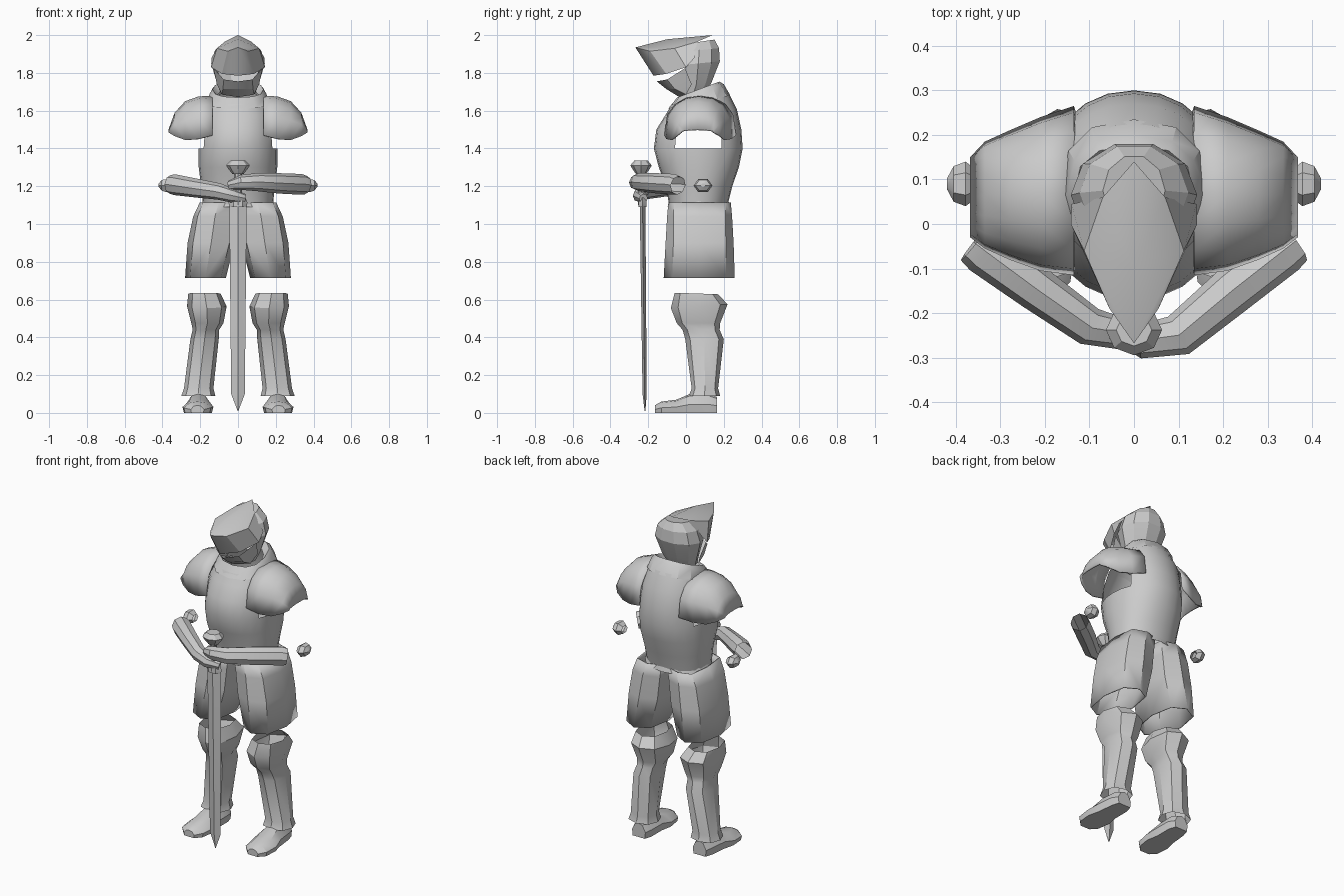
import bpy, bmesh
from math import sin, cos, pi, radians, copysign
from mathutils import Vector

if "Cube" in bpy.data.objects:
    bpy.data.objects.remove(bpy.data.objects["Cube"])


def make(name, verts, faces, mirror=False, angle=32, thick=0):
    me = bpy.data.meshes.new(name)
    me.from_pydata([tuple(v) for v in verts], [], faces)
    bm = bmesh.new()
    bm.from_mesh(me)
    loose = [v for v in bm.verts if not v.link_faces]
    bmesh.ops.delete(bm, geom=loose, context='VERTS')
    bmesh.ops.recalc_face_normals(bm, faces=bm.faces)
    bm.to_mesh(me)
    bm.free()
    me.shade_smooth()
    me.set_sharp_from_angle(angle=radians(angle))
    ob = bpy.data.objects.new(name, me)
    bpy.context.collection.objects.link(ob)
    if thick:
        m = ob.modifiers.new("Thickness", 'SOLIDIFY')
        m.thickness = thick
    if mirror:
        m = ob.modifiers.new("Mirror", 'MIRROR')
        m.merge_threshold = 0.0005
    return ob


def ring(cx, cy, z, rx, ry, n=8, tilt=0, p=1.0):
    """Horizontal (super)ellipse; tilt raises the back."""
    out = []
    for i in range(n):
        a = 2 * pi * i / n
        c, s = round(cos(a), 6), round(sin(a), 6)
        c = copysign(abs(c) ** p, c)
        s = copysign(abs(s) ** p, s)
        out.append(Vector((cx + rx * c, cy + ry * s, z + tilt * s)))
    return out


def loft(name, rings, closed=True, caps=(0, 0), skip=None, **kw):
    n = len(rings[0])
    verts = [v for r in rings for v in r]
    faces = []
    for k in range(len(rings) - 1):
        for i in range(n if closed else n - 1):
            j = (i + 1) % n
            f = [k * n + i, k * n + j, (k + 1) * n + j, (k + 1) * n + i]
            c = sum((verts[q] for q in f), Vector()) / 4
            if not (skip and skip(c)):
                faces.append(f)
    if caps[0]:
        faces.append(list(range(n)))
    if caps[1]:
        faces.append(list(range(len(verts) - n, len(verts))))
    return make(name, verts, faces, **kw)


def sweep(path, n=8):
    """Rings along a list of (x, y, z, radius)."""
    pts = [Vector(p[:3]) for p in path]
    rings = []
    for k, p in enumerate(pts):
        t = (pts[min(k + 1, len(pts) - 1)] - pts[max(k - 1, 0)]).normalized()
        side = t.cross(Vector((0, 0, 1))).normalized()
        up = side.cross(t)
        r = path[k][3]
        rings.append([p + r * (side * cos(a) + up * sin(a))
                      for a in (2 * pi * i / n for i in range(n))])
    return rings


# Torso with open armholes
body = [(0.065, 1.10, .185, .155, 0), (0.07, 1.20, .195, .175, 0), (0.068, 1.30, .208, .212, 0),
        (0.065, 1.40, .208, .235, 0), (0.068, 1.50, .2, .225, 0), (0.08, 1.59, .19, .19, .015),
        (0.075, 1.665, .155, .15, .03)]
loft("breastplate", [ring(0, cy, z, rx, ry, 24, t, .93) for cy, z, rx, ry, t in body],
     skip=lambda c: abs(c.x) > .172 and 1.41 < c.z < 1.6)

# Collar, higher at the back
loft("gorget", [ring(0, .07, 1.645, .165, .165, 12, .035, .8), ring(0, .065, 1.69, .15, .135, 12, .05, .8),
                ring(0, .065, 1.712, .135, .112, 12, .042, .8), ring(0, .06, 1.68, .11, .1, 12, .04)])

# Shoulder plates: arches stepping outward
arches = []
for x, zt, zb, y0, y1 in [(.135, 1.68, 1.47, -.115, .265), (.21, 1.675, 1.45, -.105, .24),
                          (.28, 1.65, 1.445, -.08, .21), (.335, 1.59, 1.465, -.055, .185),
                          (.368, 1.50, 1.485, -.03, .15)]:
    arches.append([Vector((x, (y0 + y1) / 2 - (y1 - y0) / 2 * cos(a), zb + (zt - zb) * sin(a) ** .7))
                   for a in (pi * i / 8 for i in range(8))] + [Vector((x, y1, zb))])
loft("pauldron", arches, closed=False, mirror=True, thick=.01)

# Skirt plates around each thigh
loft("thigh_skirt", [ring(.102, .072, 1.115, .1, .165, 8, 0, .55), ring(.122, .072, 1.04, .115, .172, 8, 0, .65),
                     ring(.142, .072, .90, .125, .18, 8, 0, .75), ring(.172, .07, .715, .108, .188, 8, 0, .8)],
     mirror=True, thick=.008, angle=24)
loft("waist_band", [ring(0, .068, 1.09, .2, .165, 16), ring(0, .067, 1.125, .185, .155, 16)])

# Greaves with flared knees and ankles
shin = [(.178, .055, .632, .085, .115, -.004), (.165, .07, .565, .105, .15, .01),
        (.162, .066, .475, .085, .115, .0), (.17, .08, .44, .07, .098, .0),
        (.177, .098, .39, .075, .102, .0), (.208, .1, .13, .078, .07, 0), (.21, .098, .09, .09, .083, 0)]
loft("greave", [ring(cx, cy, z, rx, ry, 8, t, .85) for cx, cy, z, rx, ry, t in shin], mirror=True)

# Armoured shoes
shoe = []
for y, cx, r, h in [(-.165, .215, .035, .04), (-.13, .215, .072, .06), (-.05, .212, .082, .07),
                    (.02, .21, .066, .1), (.12, .205, .06, .1), (.163, .205, .045, .085)]:
    shoe.append([Vector((cx + u * r, y, v * h)) for u, v in
                 [(-.9, 0), (-1, .45), (-.55, .9), (0, 1.0), (.55, .9), (1, .45), (.9, 0)]])
loft("sabaton", shoe, caps=(1, 1), mirror=True)

# Helmet skull, open at the face
skull = [(.04, 1.69, .09, .075), (.055, 1.74, .11, .085), (.065, 1.85, .142, .12),
         (.07, 1.92, .122, .11), (.075, 1.965, .07, .08)]
loft("helmet", [ring(0, cy, z, rx, ry, 10, .012) for cy, z, rx, ry in skull], caps=(0, 1), angle=20,
     skip=lambda c: c.y < 0 and 1.7 < c.z < 1.9)

# Pointed visor
make("visor", [(0, -.268, 1.935), (0, -.1, 1.978), (0, .14, 2.0), (.055, -.19, 1.915), (.112, -.06, 1.93),
               (.07, .06, 1.965), (0, -.172, 1.785), (.085, -.105, 1.795), (.142, .0, 1.83), (.14, .045, 1.88)],
     [(0, 1, 4, 3), (1, 2, 5, 4), (0, 3, 7, 6), (3, 4, 8, 7), (4, 5, 9, 8)], mirror=True, angle=15)

# Chin guard
make("bevor", [(0, -.155, 1.755), (0, -.105, 1.715), (0, -.035, 1.672), (.075, -.1, 1.765),
               (.13, -.005, 1.825), (.08, -.06, 1.715), (.112, .03, 1.74), (.085, .0, 1.685)],
     [(0, 3, 5, 1), (1, 5, 7, 2), (3, 4, 6, 5), (5, 6, 7)], mirror=True, angle=15)

# Forearms meeting on the sword, the +x hand above the other
loft("upper_gauntlet", sweep([(.358, -.042, 1.205, .05), (.335, -.06, 1.21, .055), (.22, -.15, 1.215, .054),
                              (.1, -.25, 1.222, .048), (.02, -.262, 1.22, .04), (-.045, -.235, 1.205, .025)]),
     caps=(0, 1))
loft("lower_gauntlet", sweep([(-.358, -.042, 1.21, .05), (-.335, -.06, 1.208, .055), (-.22, -.145, 1.19, .05),
                              (-.1, -.23, 1.172, .044), (-.03, -.245, 1.15, .037), (.035, -.225, 1.135, .024)]),
     caps=(0, 1))

# Elbow caps
cap = []
for x, r, z in [(.352, .03, 1.2), (.378, .05, 1.203), (.405, .04, 1.205), (.42, .012, 1.205)]:
    cap.append([Vector((x, .09 + r * cos(a), z + .8 * r * sin(a))) for a in (pi * i / 3 for i in range(6))])
loft("elbow_cap", cap, caps=(0, 1), mirror=True)

# Sword: diamond blade, guard, grip and faceted pommel
blade = []
for z, w, y, t in [(.01, .002, -.217, .002), (.1, .036, -.219, .011), (1.1, .046, -.23, .015)]:
    blade.append([Vector(v) for v in [(-w, y, z), (0, y - t, z), (w, y, z), (0, y + t, z)]])
loft("sword_blade", blade, caps=(1, 1), angle=20)
loft("sword_guard", [ring(0, -.23, z, r, .025, 6) for z, r in [(1.09, .046), (1.115, .05), (1.14, .04)]],
     caps=(1, 1))
loft("sword_grip", [ring(0, -.235, z, .02, .02, 8) for z in (1.1, 1.28)])
loft("sword_pommel", [ring(0, -.238, z, r, r * .9, 8) for z, r in
                      [(1.265, .03), (1.29, .05), (1.31, .063), (1.335, .04)]], caps=(1, 1))
